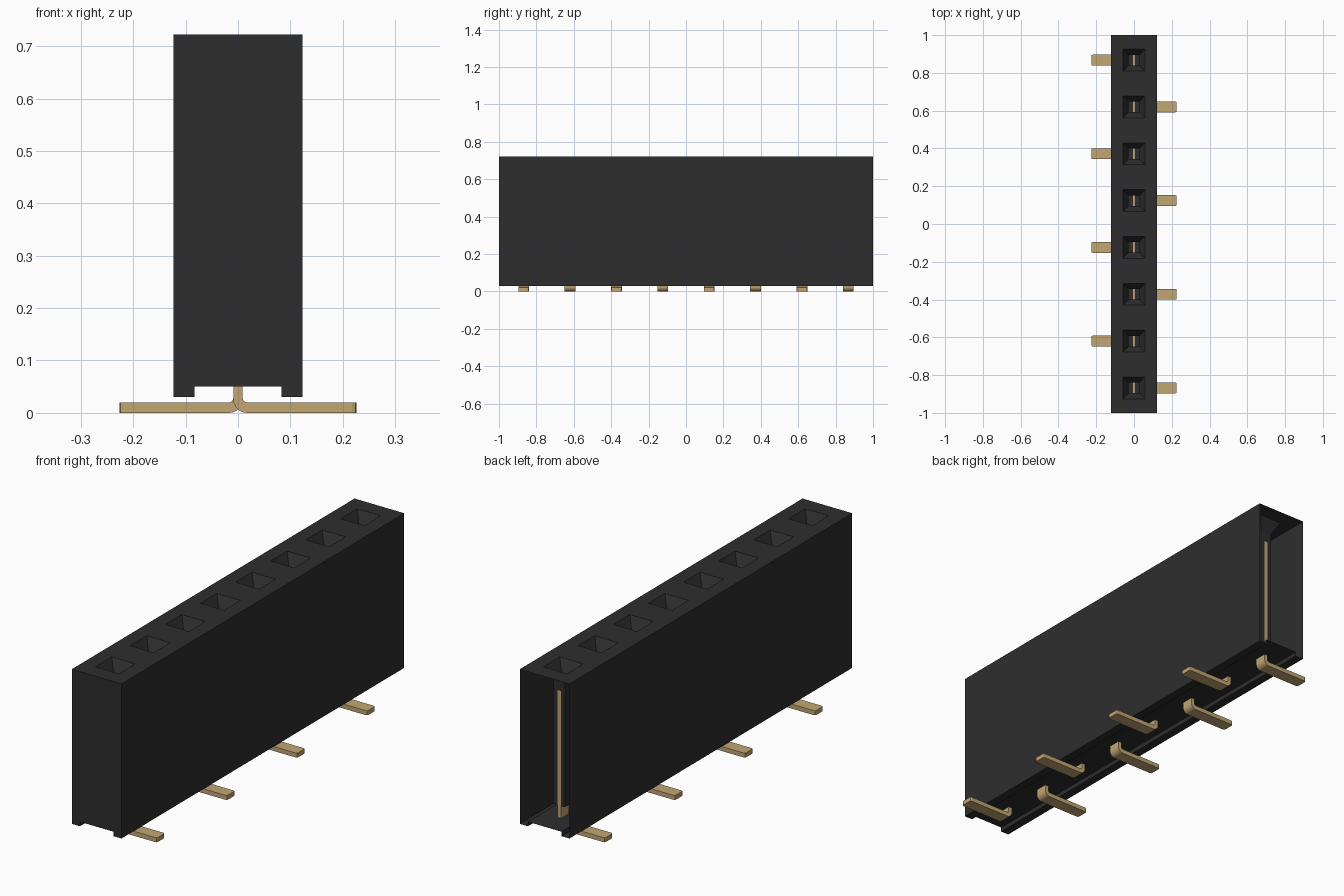
import bpy, bmesh, math

cube = bpy.data.objects.get("Cube")
if cube:
    bpy.data.objects.remove(cube, do_unlink=True)


def material(name, rgb, rough):
    m = bpy.data.materials.new(name)
    m.use_nodes = True
    m.diffuse_color = (*rgb, 1)
    b = m.node_tree.nodes["Principled BSDF"]
    b.inputs["Base Color"].default_value = (*rgb, 1)
    b.inputs["Roughness"].default_value = rough
    return m


BLACK = material("black plastic", (0.027, 0.027, 0.027), 0.6)
GOLD = material("gold metal", (0.54, 0.38, 0.17), 0.5)


def finish(bm, name, mat):
    bmesh.ops.remove_doubles(bm, verts=bm.verts, dist=1e-5)
    me = bpy.data.meshes.new(name)
    bm.to_mesh(me)
    bm.free()
    me.materials.append(mat)
    ob = bpy.data.objects.new(name, me)
    bpy.context.collection.objects.link(ob)
    return ob


COUNT, PITCH = 8, 0.248
HALF_W, TOP, FOOT, GROOVE = 0.123, 0.722, 0.03, 0.05
PIN_Y = [(COUNT - 1) / 2 * PITCH - i * PITCH for i in range(COUNT)]


# Housing: thin skin, closed at the front end and open at the back end
bm = bmesh.new()
outline = [(-HALF_W, TOP), (-HALF_W, FOOT), (-0.083, FOOT), (-0.083, GROOVE),
           (0.083, GROOVE), (0.083, FOOT), (HALF_W, FOOT), (HALF_W, TOP)]
front = [bm.verts.new((x, -1, z)) for x, z in outline]
back = [bm.verts.new((x, 1, z)) for x, z in outline]
for i in range(len(outline) - 1):
    bm.faces.new((front[i], back[i], back[i + 1], front[i + 1]))
bm.faces.new(front)


def rect(hx, y0, y1, z):
    return [bm.verts.new(p) for p in
            ((-hx, y0, z), (hx, y0, z), (hx, y1, z), (-hx, y1, z))]


# Top surface cell by cell, each with a funnel leading into a contact cavity
for i, y in enumerate(PIN_Y):
    y1 = 1 if i == 0 else y + PITCH / 2
    y0 = -1 if i == COUNT - 1 else y - PITCH / 2
    rings = [rect(HALF_W, y0, y1, TOP)]
    for half, z in ((0.058, TOP), (0.028, 0.67), (0.028, 0.105)):
        rings.append(rect(half, y - half, y + half, z))
    for a, b in zip(rings, rings[1:]):
        for k in range(4):
            n = (k + 1) % 4
            bm.faces.new((a[k], a[n], b[n], b[k]))
    bm.faces.new(rings[-1])
finish(bm, "housing", BLACK)


# Contacts: upright strip bent into a flat foot, alternating sides
def contact(name, y, side):
    t, tip, half = 0.009, 0.226, 0.0285
    pts = [(t, 0.62), (-t, 0.62)]
    # outer bend on the far side of the foot
    r = 0.026
    for k in range(7):
        a = math.pi + k * math.pi / 12
        pts.append((-t + r + r * math.cos(a), r + r * math.sin(a)))
    pts += [(tip, 0), (tip, 0.02)]
    # inner bend
    r = 0.008
    for k in range(5):
        a = 1.5 * math.pi - k * math.pi / 8
        pts.append((t + r + r * math.cos(a), 0.02 + r + r * math.sin(a)))
    bm = bmesh.new()
    face = bm.faces.new([bm.verts.new((side * x, y - half, z)) for x, z in pts])
    out = bmesh.ops.extrude_face_region(bm, geom=[face])
    moved = [g for g in out["geom"] if isinstance(g, bmesh.types.BMVert)]
    bmesh.ops.translate(bm, verts=moved, vec=(0, 2 * half, 0))
    bmesh.ops.recalc_face_normals(bm, faces=bm.faces)
    # chamfer the upright corners of the foot tip
    ends = [e for e in bm.edges
            if all(abs(v.co.x) > tip - 1e-4 for v in e.verts)
            and abs(e.verts[0].co.z - e.verts[1].co.z) > 0.01]
    bmesh.ops.bevel(bm, geom=ends, offset=0.007, segments=2,
                    profile=0.5, affect='EDGES')
    finish(bm, name, GOLD)


for i, y in enumerate(PIN_Y):
    contact(f"contact_{i + 1}", y, -1 if i % 2 == 0 else 1)
